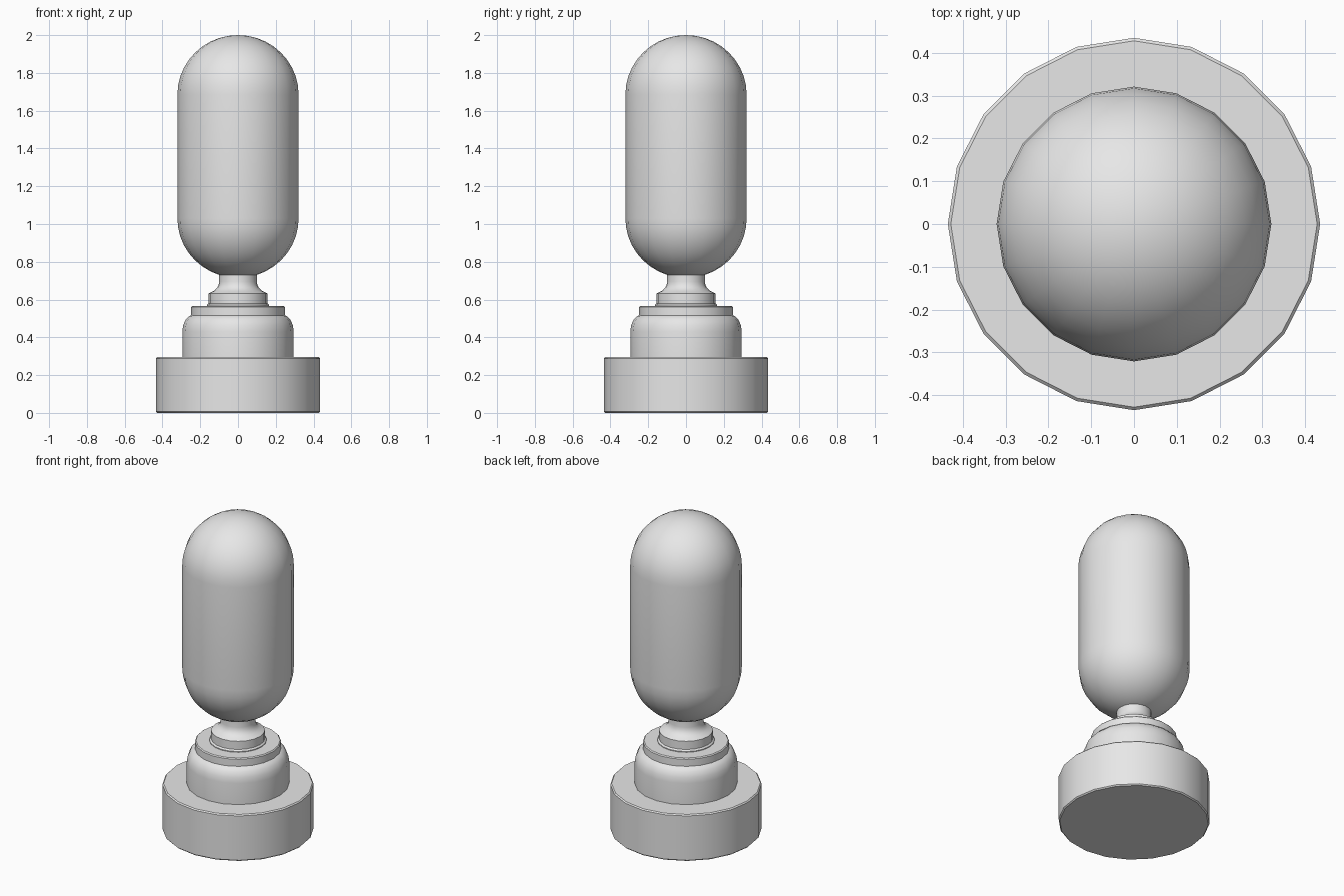
import bpy, bmesh, math
from mathutils import Vector

SIDES = 20

if "Cube" in bpy.data.objects:
    bpy.data.objects.remove(bpy.data.objects["Cube"], do_unlink=True)

grey = bpy.data.materials.new("plain grey")
grey.use_nodes = True
colour = (0.8, 0.8, 0.8, 1)
grey.diffuse_color = colour
grey.node_tree.nodes["Principled BSDF"].inputs["Base Color"].default_value = colour


def lathe(name, profile, angle=35):
    """Spin a bottom-to-top (radius, height) profile that starts and ends on the axis."""
    bm = bmesh.new()
    verts = [bm.verts.new((r, 0, z)) for r, z in profile]
    edges = [bm.edges.new(pair) for pair in zip(verts, verts[1:])]
    bmesh.ops.spin(bm, geom=verts + edges, cent=(0, 0, 0), axis=(0, 0, 1),
                   angle=math.tau, steps=SIDES, use_merge=True)
    bmesh.ops.remove_doubles(bm, verts=bm.verts, dist=1e-5)
    bmesh.ops.recalc_face_normals(bm, faces=bm.faces)
    mesh = bpy.data.meshes.new(name)
    bm.to_mesh(mesh)
    bm.free()
    mesh.materials.append(grey)
    obj = bpy.data.objects.new(name, mesh)
    bpy.context.collection.objects.link(obj)
    bpy.ops.object.select_all(action='DESELECT')
    obj.select_set(True)
    bpy.context.view_layer.objects.active = obj
    bpy.ops.object.shade_smooth_by_angle(angle=math.radians(angle))
    return obj


def arc(centre_r, centre_z, rr, rz, start, end, steps):
    """Points along an elliptical arc, angles in degrees."""
    angles = [math.radians(start + (end - start) * i / steps) for i in range(steps + 1)]
    return [(max(centre_r + rr * math.cos(a), 0), centre_z + rz * math.sin(a)) for a in angles]


# Wide foot with small bevelled rims
lathe("foot", [(0, 0), (0.428, 0), (0.435, 0.007),
               (0.435, 0.288), (0.428, 0.295), (0, 0.295)])

# Drum with a rounded shoulder
lathe("drum", [(0, 0.285), (0.295, 0.285)]
      + arc(0.235, 0.43, 0.06, 0.09, 0, 90, 4) + [(0, 0.52)])

# Flat ring on the drum
lathe("collar_ring", [(0, 0.51), (0.248, 0.51), (0.248, 0.561), (0.242, 0.567), (0, 0.567)])

# Stepped neck with a concave flare
lathe("neck", [(0, 0.56), (0.165, 0.56), (0.165, 0.572), (0.155, 0.58), (0.155, 0.632)]
      + arc(0.16, 0.695, 0.06, 0.058, 250, 180, 4) + [(0.1, 0.735), (0, 0.735)])

# Upright capsule body
lathe("capsule", arc(0, 1.03, 0.321, 0.315, -90, 0, 10)
      + arc(0, 1.685, 0.321, 0.315, 0, 90, 10), angle=60)
